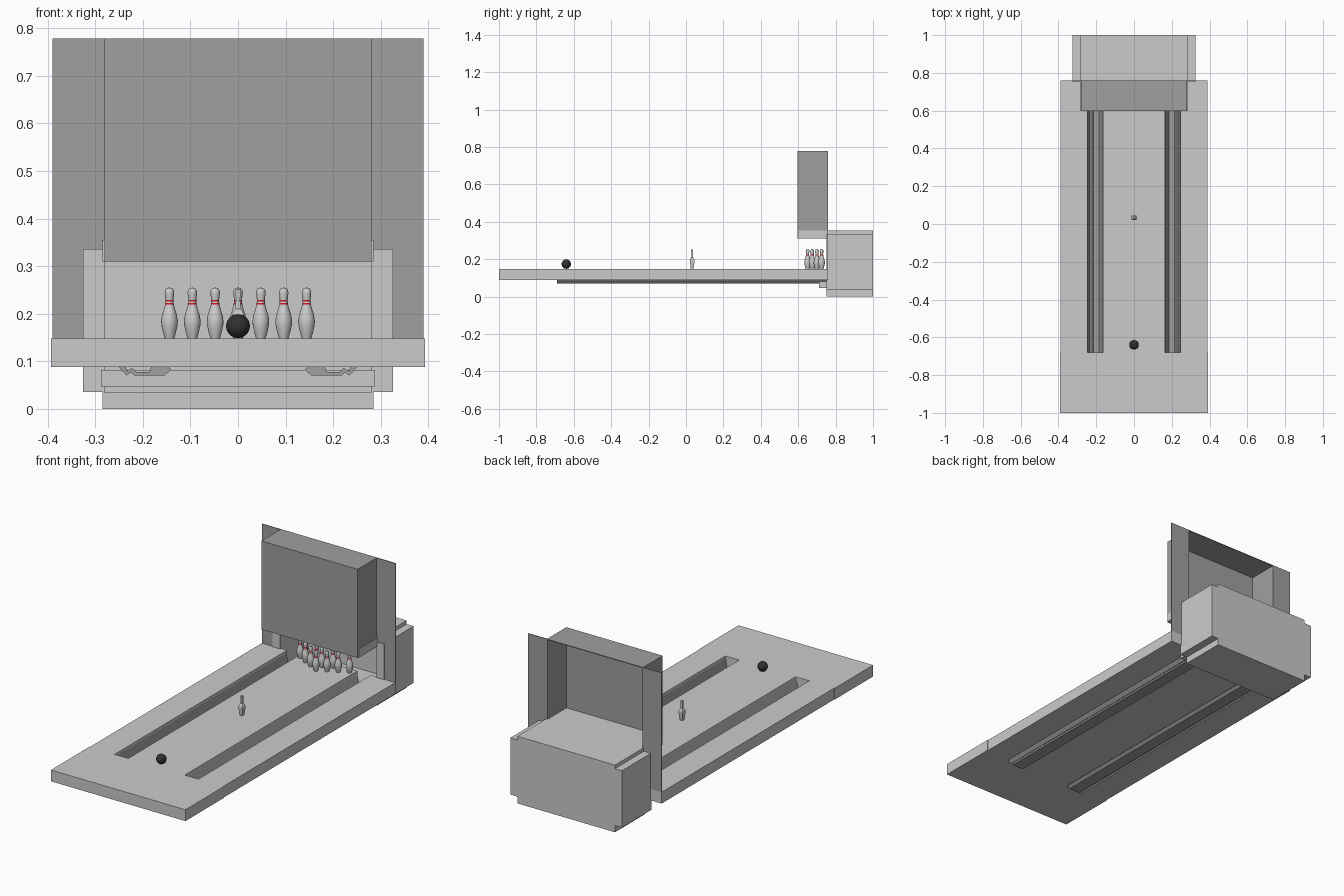
import bpy, bmesh, math

if "Cube" in bpy.data.objects:
    bpy.data.objects.remove(bpy.data.objects["Cube"])


def material(name, rgb):
    m = bpy.data.materials.new(name)
    m.diffuse_color = (*rgb, 1)
    m.use_nodes = True
    m.node_tree.nodes["Principled BSDF"].inputs["Base Color"].default_value = m.diffuse_color
    return m


DARK = material("dark_grey", (0.35, 0.35, 0.35))
BLACK = material("black", (0.03, 0.03, 0.03))
RED = material("red", (0.6, 0.01, 0.02))
WHITE = material("pin_white", (0.8, 0.8, 0.8))


def finish(name, bm, mats=()):
    bmesh.ops.recalc_face_normals(bm, faces=bm.faces)
    me = bpy.data.meshes.new(name)
    bm.to_mesh(me)
    bm.free()
    for m in mats:
        me.materials.append(m)
    ob = bpy.data.objects.new(name, me)
    bpy.context.collection.objects.link(ob)
    return ob


def box(name, x0, x1, y0, y1, z0, z1, mat=None):
    bm = bmesh.new()
    bmesh.ops.create_cube(bm, size=1)
    for v in bm.verts:
        v.co = ((x0 + x1) / 2 + v.co.x * (x1 - x0),
                (y0 + y1) / 2 + v.co.y * (y1 - y0),
                (z0 + z1) / 2 + v.co.z * (z1 - z0))
    return finish(name, bm, [mat] if mat else [])


def extrude_y(name, profile, y0, y1, mat=None):
    bm = bmesh.new()
    face = bm.faces.new([bm.verts.new((x, y0, z)) for x, z in profile])
    ext = bmesh.ops.extrude_face_region(bm, geom=[face])
    for v in ext["geom"]:
        if isinstance(v, bmesh.types.BMVert):
            v.co.y = y1
    return finish(name, bm, [mat] if mat else [])


def lathe(name, profile, sides, loc, mats=(), bands=(), turn=0.0):
    """Revolve (radius, z) points; bands lists the profile segments using slot 1."""
    bm = bmesh.new()
    rings = []
    for r, z in profile:
        n = sides if r > 0 else 1
        rings.append([bm.verts.new((r * math.cos(turn + 2 * math.pi * i / sides),
                                    r * math.sin(turn + 2 * math.pi * i / sides), z))
                      for i in range(n)])
    for k, (a, b) in enumerate(zip(rings, rings[1:])):
        for i in range(sides):
            j = (i + 1) % sides
            if len(b) == 1:
                f = bm.faces.new((a[i], a[j], b[0]))
            else:
                f = bm.faces.new((a[i], a[j], b[j], b[i]))
            f.material_index = 1 if k in bands else 0
    bm.faces.new(rings[0])
    ob = finish(name, bm, mats)
    ob.location = loc
    return ob


def smooth(ob, angle=40):
    bpy.ops.object.select_all(action='DESELECT')
    ob.select_set(True)
    bpy.context.view_layer.objects.active = ob
    bpy.ops.object.shade_smooth_by_angle(angle=math.radians(angle))


TOP, BOTTOM = 0.148, 0.088

# Approach and lane, with an open slot on each side for the gutters
box("approach", -0.393, 0.393, -1.0, -0.68, BOTTOM, TOP)
box("lane", -0.165, 0.165, -0.68, 0.76, BOTTOM, TOP)
for side, s in (("left", -1), ("right", 1)):
    xs = sorted((s * 0.245, s * 0.39))
    box(f"{side}_lane_border", *xs, -0.68, 0.76, BOTTOM, TOP)
    # Gutter trough: inner channel first, then its underside
    trough = [(0.165, 0.135), (0.182, 0.09), (0.186, 0.078), (0.214, 0.078),
              (0.222, 0.086), (0.234, 0.08), (0.245, 0.135),
              (0.25, 0.088), (0.246, 0.083), (0.234, 0.07), (0.225, 0.077),
              (0.218, 0.07), (0.154, 0.07), (0.14, 0.083), (0.145, 0.088)]
    extrude_y(f"{side}_gutter", [(s * x, z) for x, z in trough], -0.69, 0.755, DARK)

# Pin pit: open-fronted housing behind the lane, roof reaching forward as a hood
box("pit_floor", -0.285, 0.285, 0.752, 1.0, 0.0, 0.035)
box("pit_back", -0.285, 0.285, 0.985, 1.0, 0.035, 0.31)
box("pit_roof", -0.285, 0.285, 0.602, 1.0, 0.31, 0.355)
box("pit_front_lip", -0.288, 0.288, 0.71, 0.76, 0.047, 0.082)
for side, s in (("left", -1), ("right", 1)):
    box(f"{side}_pit_wall", *sorted((s * 0.28, s * 0.326)), 0.752, 1.0, 0.036, 0.336)

# Masking unit: hollow box open at the back, with side flanges
box("mask_front", -0.281, 0.281, 0.597, 0.601, 0.31, 0.778, DARK)
box("mask_top", -0.281, 0.281, 0.601, 0.76, 0.774, 0.778, DARK)
for side, s in (("left", -1), ("right", 1)):
    box(f"{side}_mask_side", *sorted((s * 0.277, s * 0.281)), 0.601, 0.76, 0.355, 0.774, DARK)
    box(f"{side}_mask_flange", *sorted((s * 0.28, s * 0.39)), 0.756, 0.76, TOP, 0.778, DARK)

# Ten pins in a triangle with two red neck bands
pin = [(0.010, 0), (0.0135, 0.012), (0.017, 0.028), (0.0175, 0.037), (0.0155, 0.05),
       (0.0115, 0.062), (0.0092, 0.071), (0.0087, 0.075), (0.0083, 0.078), (0.0083, 0.081),
       (0.0088, 0.086), (0.0100, 0.095), (0.0092, 0.101), (0.006, 0.1055), (0, 0.107)]
for row in range(4):
    for i in range(row + 1):
        ob = lathe(f"pin_{row + 1}_{i + 1}", pin, 20,
                   ((i - row / 2) * 0.096, 0.65 + row * 0.025, TOP),
                   (WHITE, RED), bands=(6, 8))
        smooth(ob)

# Simple square-section marker pin in the middle of the lane
marker = [(0.010, 0), (0.014, 0.018), (0.018, 0.046), (0.014, 0.056), (0.007, 0.062),
          (0.0065, 0.085), (0.008, 0.103)]
ob = lathe("marker_pin", marker + [(0, 0.1035)], 4, (0, 0.033, TOP), turn=math.pi / 4)

# Ball
bm = bmesh.new()
bmesh.ops.create_uvsphere(bm, u_segments=24, v_segments=16, radius=0.025)
ball = finish("ball", bm, [BLACK])
ball.location = (0, -0.64, TOP + 0.026)
smooth(ball, 60)
